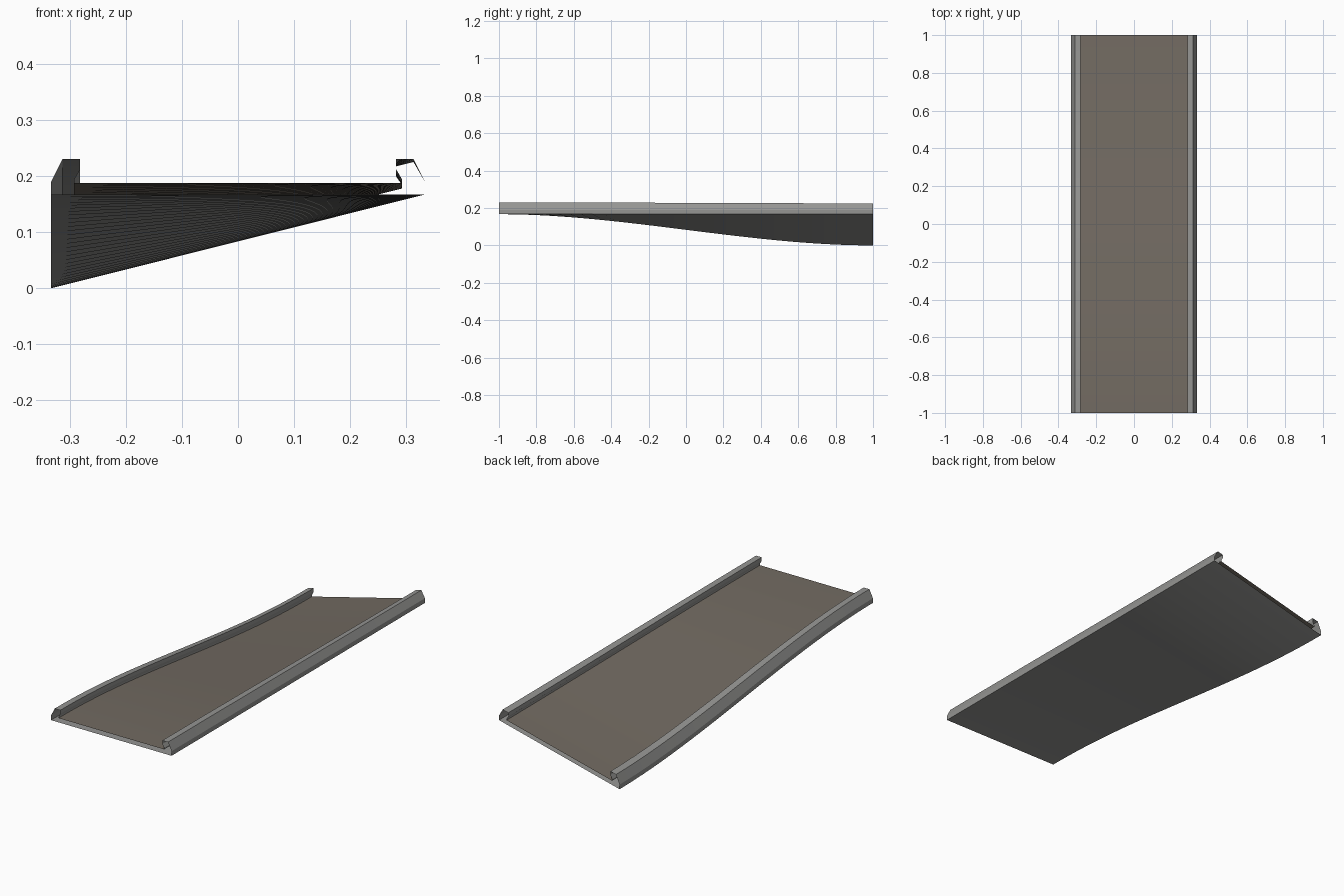
import bpy, bmesh

if "Cube" in bpy.data.objects:
    bpy.data.objects.remove(bpy.data.objects["Cube"])

SEGMENTS = 32      # divisions along the track
BASE, DROP, HALF = 0.167, 0.167, 0.333


def material(name, color):
    m = bpy.data.materials.new(name)
    m.diffuse_color = (*color, 1)
    m.use_nodes = True
    m.node_tree.nodes["Principled BSDF"].inputs["Base Color"].default_value = m.diffuse_color
    return m


rail_grey = material("rail grey", (0.30, 0.30, 0.29))
road_brown = material("road brown", (0.17, 0.147, 0.122))


def sweep(name, profile, mat):
    """Sweep an open (x, z) profile along y; the left edge eases down to the ground."""
    bm = bmesh.new()
    rows = []
    for i in range(SEGMENTS + 1):
        t = i / SEGMENTS
        ease = t * t * (3 - 2 * t)
        rows.append([bm.verts.new((x, 2 * t - 1, z - DROP * ease * (HALF - x) / (2 * HALF)))
                     for x, z in profile])
    for a, b in zip(rows, rows[1:]):
        for j in range(len(profile) - 1):
            bm.faces.new((a[j], a[j + 1], b[j + 1], b[j]))
    me = bpy.data.meshes.new(name)
    bm.to_mesh(me)
    bm.free()
    me.materials.append(mat)
    ob = bpy.data.objects.new(name, me)
    bpy.context.collection.objects.link(ob)
    bpy.context.view_layer.objects.active = ob
    ob.select_set(True)
    bpy.ops.object.shade_smooth_by_angle(angle=0.35)
    ob.select_set(False)
    return ob


# Guard rail cross-section, from the road edge over the lip to the outer foot
left_rail = [(-HALF, BASE), (-HALF, 0.19), (-0.313, 0.23), (-0.282, 0.23),
             (-0.282, 0.212), (-0.292, 0.195), (-0.292, 0.188)]
right_rail = [(-x, z) for x, z in reversed(left_rail)]
sweep("left_guard_rail", left_rail, rail_grey)
sweep("right_guard_rail", right_rail, rail_grey)

# Road surface between the rails
sweep("road_surface", [(-0.292, 0.188), (0.292, 0.188)], road_brown)

# Underside plate (profile runs right to left so it faces down)
sweep("underside", [(HALF, BASE), (-HALF, BASE)], rail_grey)
